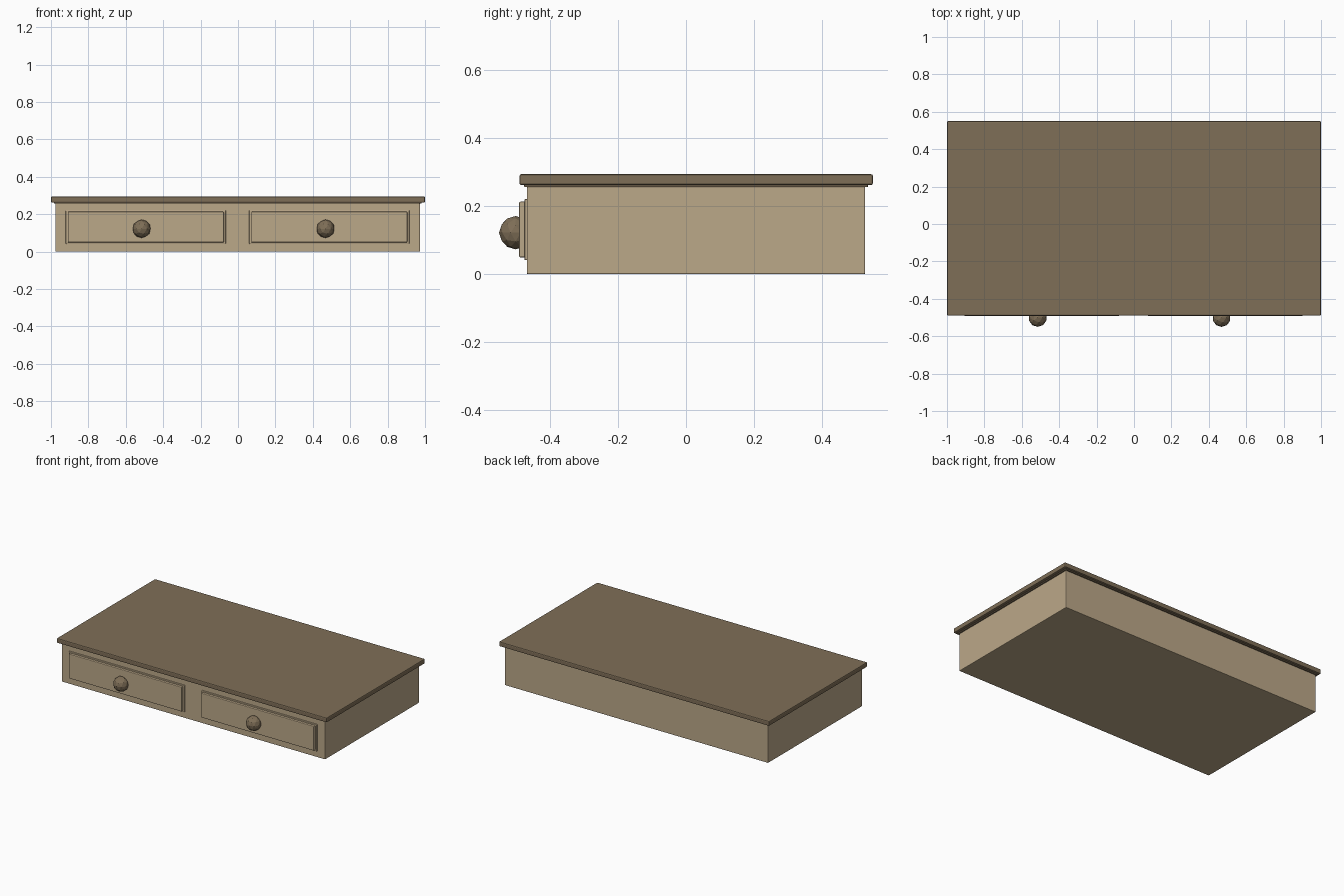
import bpy, math

if "Cube" in bpy.data.objects:
    bpy.data.objects.remove(bpy.data.objects["Cube"])


def material(name, rgb):
    m = bpy.data.materials.new(name)
    m.diffuse_color = (*rgb, 1)
    m.use_nodes = True
    m.node_tree.nodes["Principled BSDF"].inputs["Base Color"].default_value = m.diffuse_color
    return m


light_wood = material("light_wood", (0.50, 0.392, 0.25))
dark_wood = material("dark_wood", (0.212, 0.158, 0.096))


def box(name, x, y, z, mat, bevel=0.0):
    """Box from (min, max) ranges, with an optional chamfer."""
    bpy.ops.mesh.primitive_cube_add(size=1)
    ob = bpy.context.object
    ob.name = name
    for v in ob.data.vertices:
        for i, (lo, hi) in enumerate((x, y, z)):
            v.co[i] = lo if v.co[i] < 0 else hi
    ob.data.materials.append(mat)
    if bevel:
        mod = ob.modifiers.new("edge", "BEVEL")
        mod.width = bevel
        mod.segments = 2
    return ob


# Cabinet body, dark moulding strip and overhanging top
box("cabinet_body", (-0.977, 0.973), (-0.468, 0.527), (0, 0.258), light_wood, 0.004)
box("top_moulding", (-0.985, 0.981), (-0.476, 0.535), (0.256, 0.266), dark_wood, 0.002)
box("table_top", (-1, 1), (-0.49, 0.55), (0.262, 0.294), dark_wood, 0.006)

# Two stepped drawer fronts with faceted knobs
for side, cx, knob_x in (("left", -0.493, -0.515), ("right", 0.488, 0.468)):
    box(side + "_drawer_base", (cx - 0.428, cx + 0.428), (-0.475, -0.46),
        (0.041, 0.221), light_wood, 0.003)
    box(side + "_drawer_panel", (cx - 0.417, cx + 0.417), (-0.491, -0.465),
        (0.049, 0.213), light_wood, 0.004)
    bpy.ops.mesh.primitive_ico_sphere_add(subdivisions=2, radius=0.049,
                                          location=(knob_x, -0.501, 0.122))
    knob = bpy.context.object
    knob.name = side + "_knob"
    knob.data.materials.append(dark_wood)
